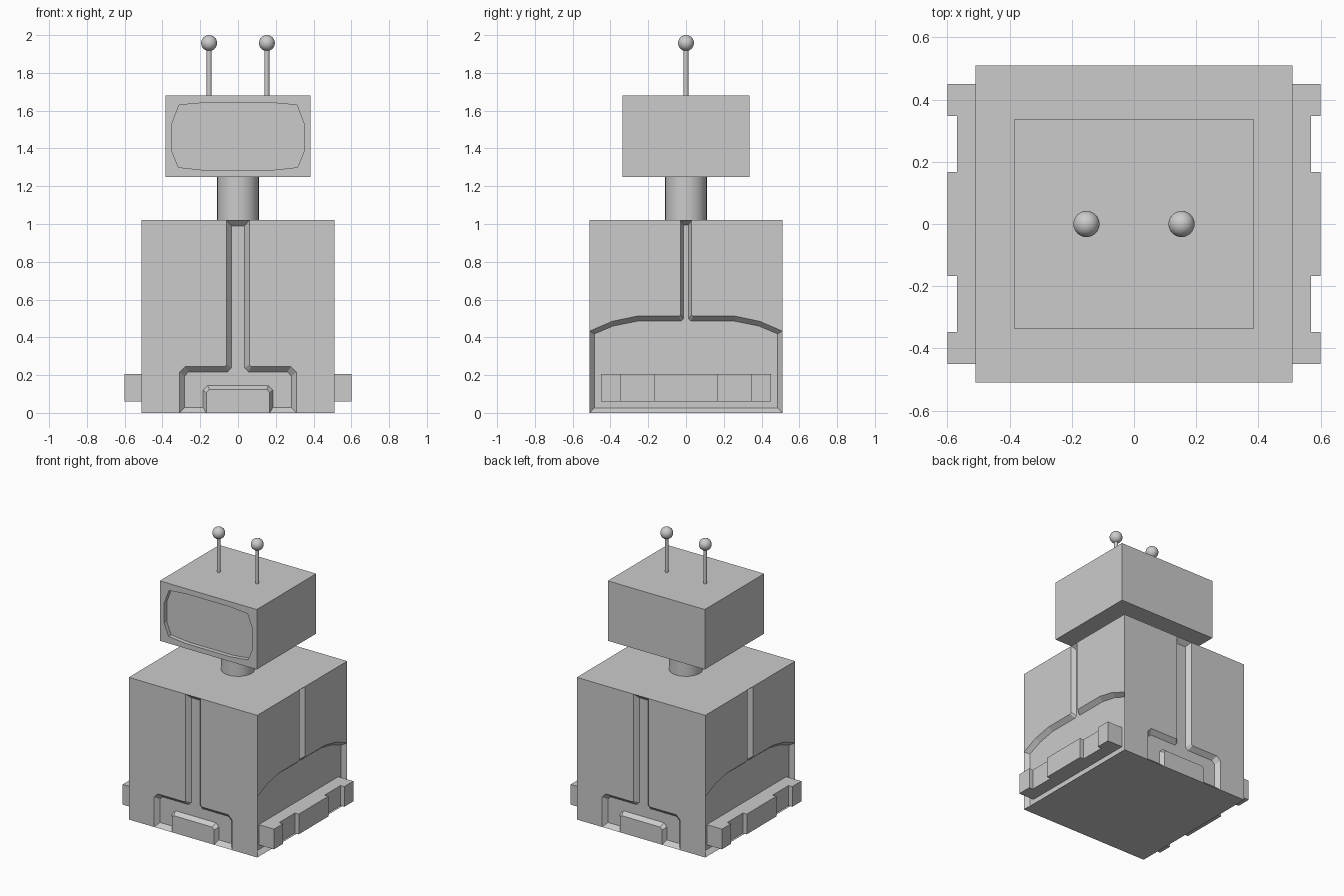
import bpy, bmesh, math
from mathutils import Matrix

if "Cube" in bpy.data.objects:
    bpy.data.objects.remove(bpy.data.objects["Cube"])


def finish(bm, name):
    bmesh.ops.recalc_face_normals(bm, faces=bm.faces)
    me = bpy.data.meshes.new(name)
    bm.to_mesh(me)
    bm.free()
    ob = bpy.data.objects.new(name, me)
    bpy.context.collection.objects.link(ob)
    return ob


def full(half):
    """Close a half outline by mirroring it across u = 0."""
    return half + [(-u, z) for u, z in reversed(half) if u != 0]


def face(bm, pts, dist, turn):
    """Flat face on the front plane, turned about z."""
    rot = Matrix.Rotation(math.radians(turn), 3, 'Z')
    return bm.faces.new([bm.verts.new(rot @ v) for v in
                         [Matrix.Identity(3) @ p for p in to3d(pts, dist)]])


def to3d(pts, dist):
    from mathutils import Vector
    return [Vector((u, -dist, z)) for u, z in pts]


def loft(bm, a, da, b, db, turn, close=True):
    """Walls between two outlines, with the second one capped."""
    rot = Matrix.Rotation(math.radians(turn), 3, 'Z')
    va = [rot @ p for p in to3d(a, da)]
    vb = [rot @ p for p in to3d(b, db)]
    n = len(va)
    for i in range(n):
        j = (i + 1) % n
        bm.faces.new([bm.verts.new(p) for p in (va[i], va[j], vb[j], vb[i])])
    bm.faces.new([bm.verts.new(p) for p in vb])


def panel(bm, outer, inner, frame, dist, depth, turn):
    """Box side with a sunken panel; frame is the flat area left of it."""
    for s in (1, -1):
        face(bm, [(s * u, z) for u, z in frame], dist, turn)
    loft(bm, full(outer), dist, full(inner), dist - depth, turn)


def weld_and_cap(bm):
    bmesh.ops.remove_doubles(bm, verts=bm.verts, dist=1e-4)
    bmesh.ops.holes_fill(bm, edges=[e for e in bm.edges if e.is_boundary], sides=0)


# body with sunken panels on all four sides
W, H, D = 0.51, 1.02, 0.03
f_out = [(-.31, 0), (-.31, .215), (-.28, .245), (-.07, .245), (-.06, .255), (-.06, H)]
f_in = [(-.283, .028), (-.283, .195), (-.262, .217), (-.055, .217), (-.035, .238), (-.035, .99)]
s_out = [(-W, 0), (-W, .433), (-.39, .485), (-.26, .512), (-.037, .512), (-.03, .52), (-.03, H)]
s_in = [(-.485, .026), (-.485, .418), (-.385, .46), (-.255, .486), (-.025, .486), (-.013, .498), (-.013, .995)]
bm = bmesh.new()
for turn in (0, 180):
    panel(bm, f_out, f_in, f_out + [(-W, H), (-W, .433), (-W, 0)], W, D, turn)
    panel(bm, s_out, s_in, s_out[1:] + [(-W, H)], W, D, turn + 90)
weld_and_cap(bm)
finish(bm, "body")

# raised blocks low on the front and back
for turn, name in ((0, "front_block"), (180, "back_block")):
    bm = bmesh.new()
    base = full([(-.185, 0), (-.185, .12), (-.16, .145)])
    top = full([(-.168, 0), (-.168, .108), (-.152, .123)])
    loft(bm, base, W - D - .01, base, W - D, turn)
    bm.faces.remove(list(bm.faces)[-1])
    loft(bm, base, W - D, top, W, turn)
    bmesh.ops.remove_doubles(bm, verts=bm.verts, dist=1e-4)
    finish(bm, name)

# notched side rails
edge = [(.57, -.348), (.57, -.168), (.6, -.168)]
plan = [(.47, -.45), (.6, -.45), (.6, -.348)] + edge
plan += [(x, -y) for x, y in reversed(plan)]
for s, name in ((1, "right_rail"), (-1, "left_rail")):
    bm = bmesh.new()
    f = bm.faces.new([bm.verts.new((s * x, y, .06)) for x, y in plan])
    ext = bmesh.ops.extrude_face_region(bm, geom=[f], use_keep_orig=True)
    bmesh.ops.translate(bm, vec=(0, 0, .145),
                        verts=[v for v in ext["geom"] if isinstance(v, bmesh.types.BMVert)])
    bmesh.ops.remove_doubles(bm, verts=bm.verts, dist=1e-4)
    finish(bm, name)

# head with a sunken screen
hx, hy, z0, z1 = .385, .337, 1.25, 1.68
screen = [(0, 1.285), (-.175, 1.285), (-.315, 1.3), (-.35, 1.385),
          (-.35, 1.53), (-.312, 1.63), (-.175, 1.642), (0, 1.642)]
bm = bmesh.new()
panel(bm, screen, screen, screen + [(0, z1), (-hx, z1), (-hx, z0), (0, z0)], hy, .03, 0)
face(bm, [(-hx, z0), (hx, z0), (hx, z1), (-hx, z1)], hy, 180)
for turn in (90, -90):
    face(bm, [(-hy, z0), (hy, z0), (hy, z1), (-hy, z1)], hx, turn)
weld_and_cap(bm)
finish(bm, "head")


def smooth(name):
    bpy.context.object.name = name
    bpy.ops.object.shade_smooth_by_angle()


# neck
bpy.ops.mesh.primitive_cylinder_add(vertices=32, radius=.11, depth=.25, location=(0, 0, 1.135))
smooth("neck")

# antennae
for s, side in ((-1, "left"), (1, "right")):
    bpy.ops.mesh.primitive_cylinder_add(vertices=16, radius=.013, depth=.27, location=(s * .153, 0, 1.805))
    smooth(side + "_antenna")
    bpy.ops.mesh.primitive_uv_sphere_add(segments=32, ring_count=16, radius=.042, location=(s * .153, 0, 1.958))
    smooth(side + "_antenna_ball")
